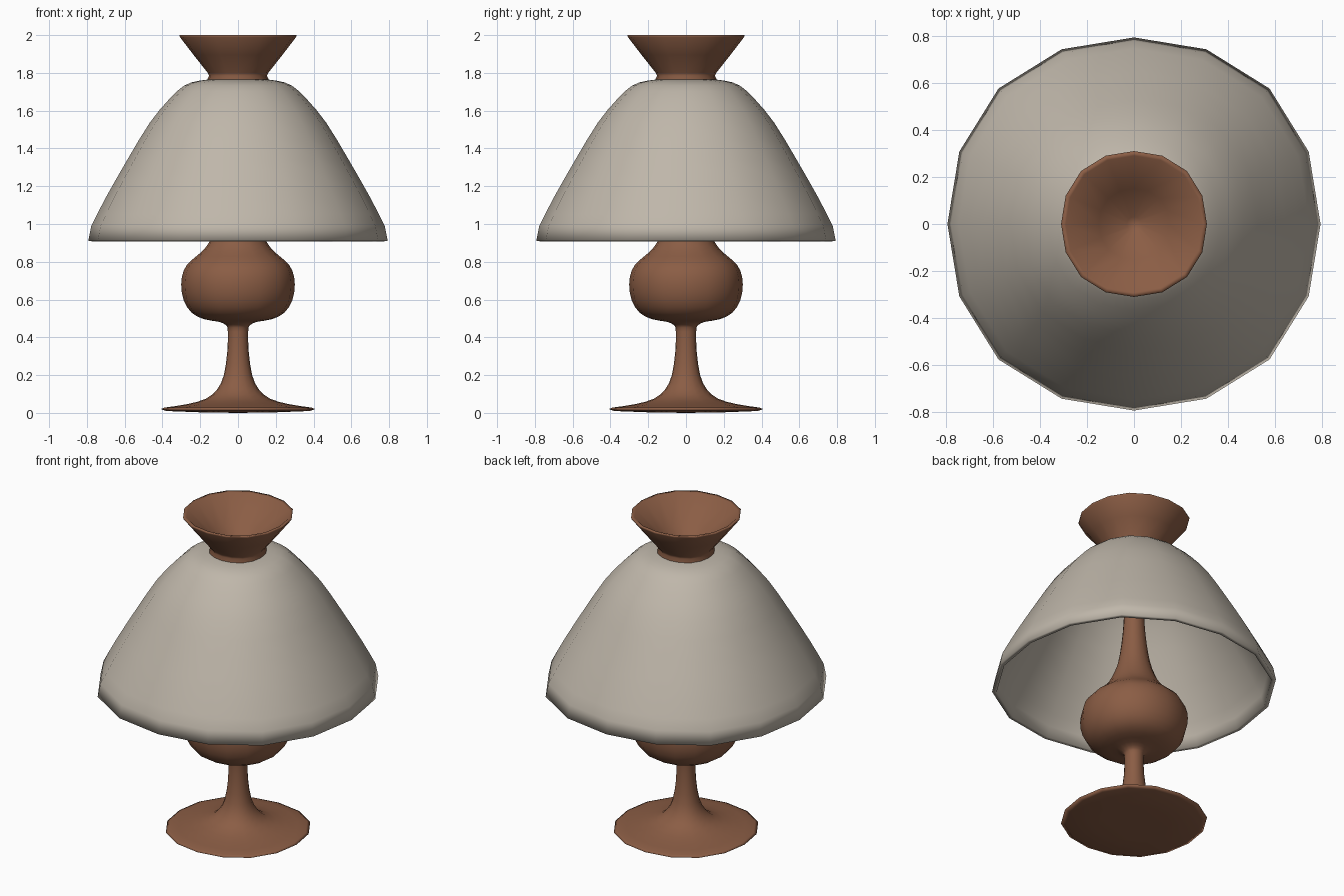
import bpy, bmesh, math

cube = bpy.data.objects.get("Cube")
if cube:
    bpy.data.objects.remove(cube, do_unlink=True)

SIDES = 16


def material(name, rgb):
    mat = bpy.data.materials.new(name)
    mat.use_nodes = True
    mat.diffuse_color = (*rgb, 1)
    mat.node_tree.nodes["Principled BSDF"].inputs["Base Color"].default_value = (*rgb, 1)
    return mat


def rounded(points):
    """Add a curved midpoint to every segment of an open profile."""
    ext = [points[0]] + points + [points[-1]]
    out = []
    for a, b, c, d in zip(ext, ext[1:], ext[2:], ext[3:]):
        out.append(b)
        out.append(tuple((9 * (q + r) - p - s) / 16 for p, q, r, s in zip(a, b, c, d)))
    return out + [points[-1]]


def lathe(name, profile, mat, closed=False):
    """Turn a radius/height profile around z, slightly fuller on the diagonals."""
    bm = bmesh.new()
    verts = [bm.verts.new((r, 0, z)) for r, z in profile]
    pairs = list(zip(verts, verts[1:]))
    if closed:
        pairs.append((verts[-1], verts[0]))
    edges = [bm.edges.new(p) for p in pairs]
    bmesh.ops.spin(bm, geom=verts + edges, cent=(0, 0, 0), axis=(0, 0, 1),
                   angle=math.tau, steps=SIDES, use_merge=True)
    bmesh.ops.remove_doubles(bm, verts=bm.verts, dist=0.0005)
    bmesh.ops.recalc_face_normals(bm, faces=bm.faces)
    for v in bm.verts:
        full = 1 + 0.027 * math.sin(2 * math.atan2(v.co.y, v.co.x)) ** 2
        v.co.x *= full
        v.co.y *= full
    for face in bm.faces:
        face.smooth = True
    mesh = bpy.data.meshes.new(name)
    bm.to_mesh(mesh)
    bm.free()
    mesh.materials.append(mat)
    obj = bpy.data.objects.new(name, mesh)
    bpy.context.collection.objects.link(obj)
    return obj


brown = material("brown wood", (0.258, 0.110, 0.059))
cream = material("warm grey shade", (0.52, 0.47, 0.40))

# Turned body: foot, stem, bulb and column
foot = [(0, 0), (0.2, 0.003), (0.38, 0.01), (0.408, 0.02)]
body = rounded([
    (0.39, 0.028), (0.27, 0.046), (0.17, 0.075), (0.11, 0.125), (0.075, 0.20),
    (0.057, 0.32), (0.054, 0.43), (0.062, 0.463), (0.10, 0.482), (0.18, 0.496),
    (0.245, 0.53), (0.287, 0.595), (0.301, 0.68), (0.287, 0.755), (0.25, 0.805),
    (0.19, 0.855), (0.148, 0.91), (0.115, 0.98), (0.09, 1.06), (0.071, 1.18),
    (0.058, 1.33), (0.054, 1.50), (0.06, 1.66), (0.10, 1.735)])
# Small flange on the shade, then the hollow flared cup
cup = [(0.16, 1.755), (0.162, 1.768), (0.153, 1.785), (0.16, 1.80), (0.235, 1.895),
       (0.308, 1.99), (0.31, 2.0), (0.29, 1.997), (0.15, 1.865), (0.03, 1.778), (0, 1.77)]
lathe("turned_body", foot + body + cup, brown)

# Domed shade with a thin wall
outer = rounded([(0.148, 1.765), (0.21, 1.758), (0.285, 1.733), (0.365, 1.66),
                 (0.468, 1.535), (0.586, 1.34), (0.70, 1.14), (0.777, 0.99)])
inner = [(r - 0.026, z - 0.016) for r, z in outer]
rim = [(0.793, 0.91), (0.767, 0.908)]
lathe("lamp_shade", outer + rim + inner[::-1], cream, closed=True)
